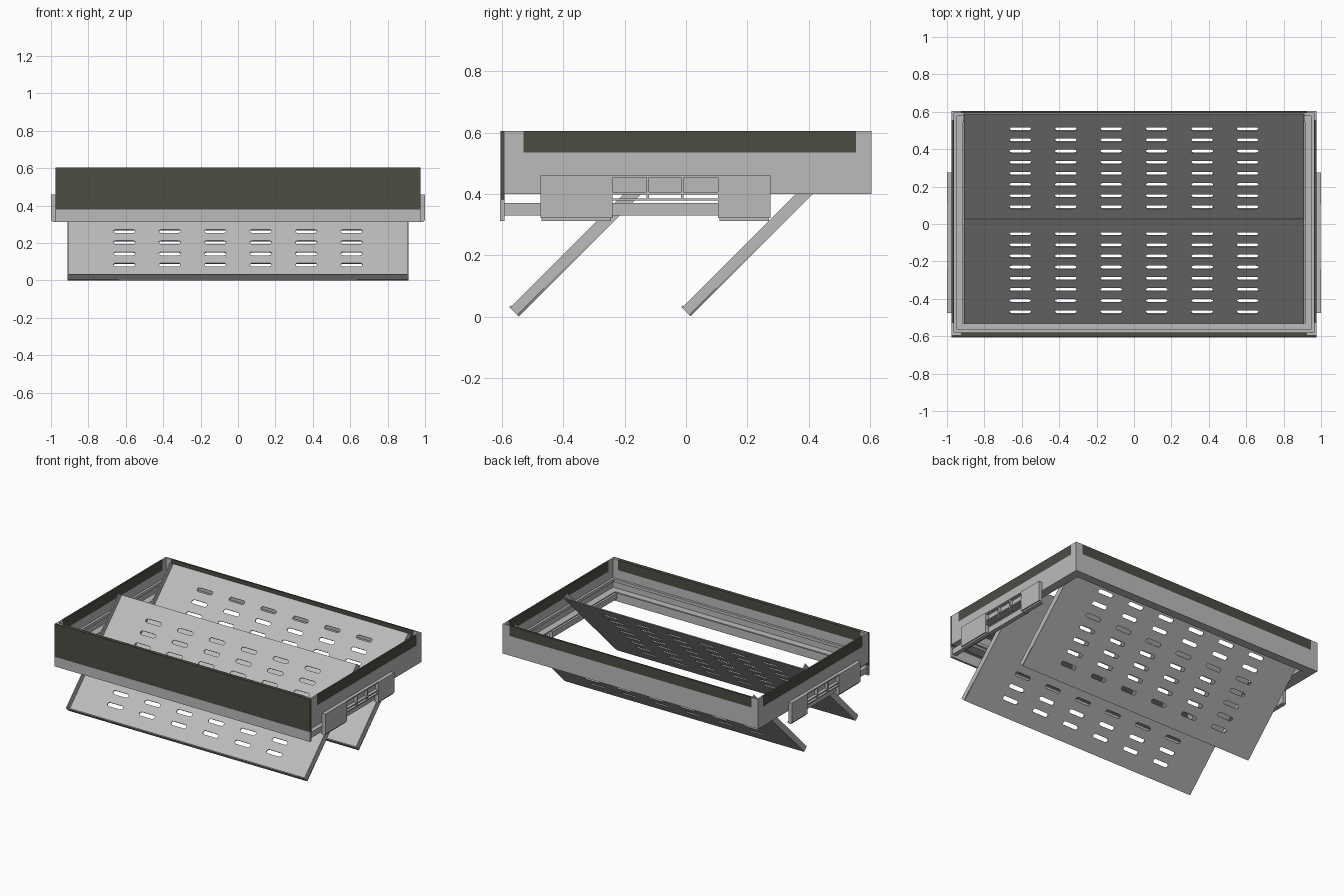
import bpy
import math
from mathutils import Matrix

cube = bpy.data.objects.get("Cube")
if cube:
    bpy.data.objects.remove(cube, do_unlink=True)


def material(name, rgb):
    mat = bpy.data.materials.new(name)
    mat.use_nodes = True
    mat.diffuse_color = (*rgb, 1)
    mat.node_tree.nodes["Principled BSDF"].inputs["Base Color"].default_value = (*rgb, 1)
    return mat


STEEL = material("light_grey_steel", (0.50, 0.50, 0.50))
DARK = material("dark_olive_grey", (0.075, 0.075, 0.06))

FACES = [(0, 1, 3, 2), (4, 6, 7, 5), (0, 4, 5, 1), (2, 3, 7, 6), (0, 2, 6, 4), (1, 5, 7, 3)]


def box(name, xs, ys, zs, mat=STEEL, matrix=None):
    """Box between the given limits on each axis."""
    mesh = bpy.data.meshes.new(name)
    mesh.from_pydata([(x, y, z) for x in sorted(xs) for y in sorted(ys) for z in sorted(zs)], [], FACES)
    mesh.materials.append(mat)
    obj = bpy.data.objects.new(name, mesh)
    bpy.context.collection.objects.link(obj)
    if matrix:
        obj.matrix_world = matrix
    return obj


def pair(name, xs, ys, zs, mat=STEEL, matrix=None):
    """Mirrored boxes on the left (+x) and right (-x)."""
    box("left_" + name, xs, ys, zs, mat, matrix)
    box("right_" + name, [-x for x in xs], ys, zs, mat, matrix)


# Frame dimensions
W, D, T = 0.975, 0.605, 0.012
BOTTOM, SPLIT, TOP = 0.4, 0.535, 0.605

# Frame walls with a dark band along the top between the corners
pair("side_wall", (W - T, W), (-D + T, D), (BOTTOM, SPLIT))
pair("side_band", (W - T, W), (-0.53, 0.555), (SPLIT, TOP), DARK)
pair("front_side_corner", (W - T, W), (-D + T, -0.53), (SPLIT, TOP))
pair("back_side_corner", (W - T, W), (0.555, D), (SPLIT, TOP))
box("back_wall", (-W + T, W - T), (D - T, D), (BOTTOM, SPLIT))
box("back_band", (-0.925, 0.925), (D - T, D), (SPLIT, TOP), DARK)
pair("back_corner", (0.925, W - T), (D - T, D), (SPLIT, TOP))
box("front_wall", (-W + T, W - T), (-D + T, -D + 2 * T), (BOTTOM, SPLIT))
box("front_band", (-0.925, 0.925), (-D + T, -D + 2 * T), (SPLIT, TOP), DARK)
pair("front_corner", (0.925, W - T), (-D + T, -D + 2 * T), (SPLIT, TOP))

# Dark front fascia and the steel bar below it
box("front_fascia", (-W, W), (-D, -D + T), (0.38, TOP), DARK)
box("front_bar", (-W, W), (-0.607, -0.592), (0.312, 0.38))

# Inner ledges: a wide lip at the bottom and a narrow step above
for label, reach, zs in (("ledge", 0.06, (0.4, 0.408)), ("step", 0.028, (0.455, 0.475))):
    pair("side_" + label, (W - reach, W - T), (-D + T, D - T), zs)
    box("front_" + label, (-W + reach, W - reach), (-D + 2 * T, -D + T + reach), zs)
    box("back_" + label, (-W + reach, W - reach), (D - reach, D - T), zs)

# Slide rails below the side walls
pair("slide_rail", (0.94, 0.97), (-0.592, 0.11), (0.33, 0.37))

# Side brackets: two end blocks joined by a ladder of bars
X0, X1 = W, 1.0
for label, y0, y1 in (("front", -0.475, -0.24), ("back", 0.105, 0.275)):
    pair(label + "_bracket", (X0, X1), (y0, y1), (0.322, 0.46))
    pair(label + "_bracket_foot", (0.965, X1 - 0.008), (y0 + 0.004, y1 - 0.004), (0.312, 0.322))
for i, z in enumerate((0.378, 0.399, 0.453)):
    pair(f"bracket_bar_{i}", (X0, X1 - 0.003), (-0.24, 0.105), (z, z + 0.007))
for i, y in enumerate((-0.125, -0.012)):
    pair(f"bracket_post_{i}", (X0, X1 - 0.003), (y - 0.004, y + 0.004), (0.38, 0.458))


def slot(cx, cy, length, width, steps=5):
    """Outline of a slot with rounded ends."""
    r = width / 2
    pts = []
    for side in (1, -1):
        for k in range(steps + 1):
            a = math.pi * (k / steps - 0.5)
            pts.append((cx + side * (length / 2 - r + r * math.cos(a)), cy + side * r * math.sin(a)))
    return pts


# Tilted louvre trays: thin slotted sheet, raised side rims and bottom lip
HX, HY, SHEET, RIM = 0.912, 0.408, 0.003, 0.037


def louvre(name, y, z):
    matrix = Matrix.Translation((0, y, z)) @ Matrix.Rotation(math.radians(45), 4, "X")
    curve = bpy.data.curves.new(name + "_outline", "CURVE")
    curve.dimensions = "2D"
    curve.fill_mode = "BOTH"
    curve.extrude = SHEET
    outlines = [[(-HX, -HY), (HX, -HY), (HX, HY), (-HX, HY)]]
    for col in range(6):
        for row in range(8):
            outlines.append(slot((col - 2.5) * 0.243, (row - 3.5) * 0.0843, 0.117, 0.026))
    for pts in outlines:
        spline = curve.splines.new("POLY")
        spline.points.add(len(pts) - 1)
        for p, (px, py) in zip(spline.points, pts):
            p.co = (px, py, 0, 1)
        spline.use_cyclic_u = True
    temp = bpy.data.objects.new(name + "_outline", curve)
    bpy.context.collection.objects.link(temp)
    bpy.context.view_layer.update()
    mesh = bpy.data.meshes.new_from_object(temp.evaluated_get(bpy.context.evaluated_depsgraph_get()))
    bpy.data.objects.remove(temp, do_unlink=True)
    mesh.materials.clear()
    mesh.materials.append(STEEL)
    sheet = bpy.data.objects.new(name + "_sheet", mesh)
    bpy.context.collection.objects.link(sheet)
    sheet.matrix_world = matrix
    pair(name + "_rim", (HX - 0.007, HX), (-HY, HY - 0.006), (SHEET, RIM), STEEL, matrix)
    box(name + "_lip", (-HX + 0.007, HX - 0.007), (-HY, -HY + 0.007), (SHEET, RIM + 0.003), STEEL, matrix)


louvre("front_louvre", -0.26, 0.291)
louvre("back_louvre", 0.301, 0.291)
